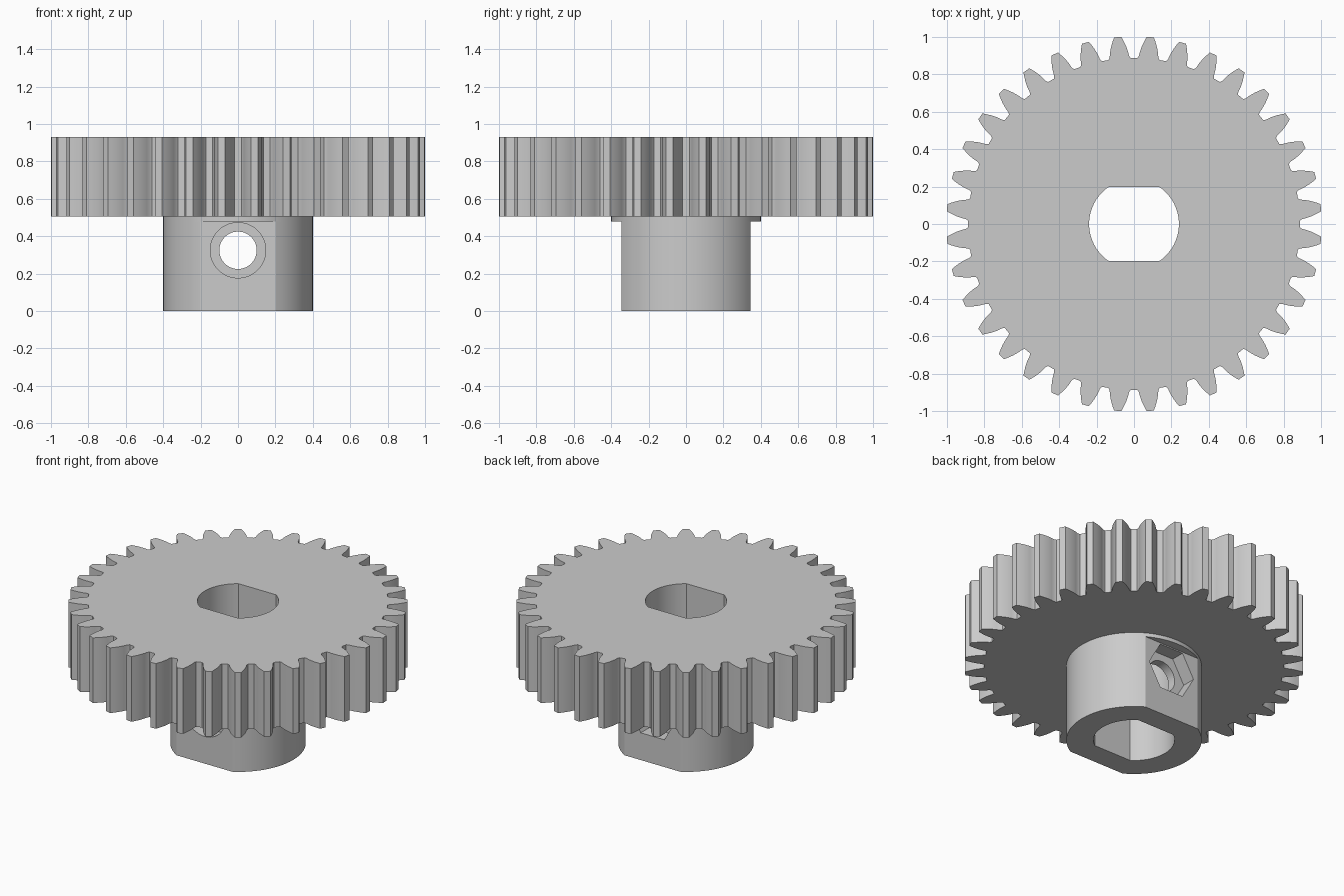
import bpy
import bmesh
from math import acos, asin, cos, pi, sin, tan
from mathutils import Matrix

if "Cube" in bpy.data.objects:
    bpy.data.objects.remove(bpy.data.objects["Cube"], do_unlink=True)

TEETH = 36
ROOT, TIP, PITCH = 0.887, 1.003, 0.949
PRESSURE = 20 * pi / 180
HUB_TOP, GEAR_BASE, GEAR_TOP = 0.48, 0.505, 0.93
SCREW_Z = 0.325

grey = bpy.data.materials.new("plain grey")
grey.use_nodes = True
grey.diffuse_color = (0.6, 0.6, 0.6, 1)
grey.node_tree.nodes["Principled BSDF"].inputs["Base Color"].default_value = (0.6, 0.6, 0.6, 1)


def polar(r, a):
    return r * cos(a), r * sin(a)


def circle(r, n=64):
    return [polar(r, 2 * pi * i / n) for i in range(n)]


def double_flat(r, half, n=24):
    """Circle with two opposite flats at y = +half and y = -half."""
    a = asin(half / r)
    return [polar(r, side + a * (2 * i / n - 1)) for side in (0, pi) for i in range(n + 1)]


def involute(a):
    return tan(a) - a


def gear_outline():
    """Involute teeth with small root chamfers."""
    base = PITCH * cos(PRESSURE)
    flank = []
    for i in range(6):
        r = 0.9 + (TIP - 0.9) * i / 5
        half = pi / (2 * TEETH) + involute(PRESSURE) - involute(acos(base / r))
        flank.append((r, half))
    flank.insert(0, (ROOT, flank[0][1] + 0.009))
    tooth = [(r, -h) for r, h in flank] + [(r, h) for r, h in reversed(flank)]
    return [polar(r, a + 2 * pi * (t + 0.5) / TEETH) for t in range(TEETH) for r, a in tooth]


def prism(name, outline, low, high, matrix=None):
    bm = bmesh.new()
    face = bm.faces.new([bm.verts.new((x, y, low)) for x, y in outline])
    new = bmesh.ops.extrude_face_region(bm, geom=[face])["geom"]
    verts = [v for v in new if isinstance(v, bmesh.types.BMVert)]
    bmesh.ops.translate(bm, verts=verts, vec=(0, 0, high - low))
    if matrix:
        bm.transform(matrix)
    bmesh.ops.recalc_face_normals(bm, faces=bm.faces)
    mesh = bpy.data.meshes.new(name)
    bm.to_mesh(mesh)
    bm.free()
    mesh.materials.append(grey)
    obj = bpy.data.objects.new(name, mesh)
    bpy.context.collection.objects.link(obj)
    return obj


def finish(obj, cutters):
    """Cut the holes, then smooth the curved walls."""
    bpy.ops.object.select_all(action="DESELECT")
    obj.select_set(True)
    bpy.context.view_layer.objects.active = obj
    for cutter in cutters:
        mod = obj.modifiers.new(cutter.name, "BOOLEAN")
        mod.operation, mod.solver, mod.object = "DIFFERENCE", "EXACT", cutter
        bpy.ops.object.modifier_apply(modifier=mod.name)
    bpy.ops.object.shade_smooth_by_angle(angle=pi / 6)


# Solid parts
gear_wheel = prism("gear_wheel", gear_outline(), GEAR_BASE, GEAR_TOP)
collar = prism("hub_collar", circle(0.4), HUB_TOP, GEAR_BASE)
hub = prism("hub", double_flat(0.4, 0.345), 0, HUB_TOP)

# Cutters: shaft bore, cross hole, round recess in front, nut pocket behind
cross = Matrix.Translation((0, 0, SCREW_Z)) @ Matrix.Rotation(pi / 2, 4, "X")
bore = prism("bore_cutter", double_flat(0.24, 0.198), -1, 2)
screw = prism("screw_hole_cutter", circle(0.1, 40), -0.6, 0.6, cross)
recess = prism("screw_head_cutter", circle(0.148, 48), 0.26, 0.6, cross)
pocket = prism("nut_pocket_cutter", circle(0.17, 6), -0.6, -0.255, cross)

finish(gear_wheel, [bore])
finish(collar, [bore])
finish(hub, [bore, screw, recess, pocket])

for cutter in (bore, screw, recess, pocket):
    bpy.data.objects.remove(cutter, do_unlink=True)
